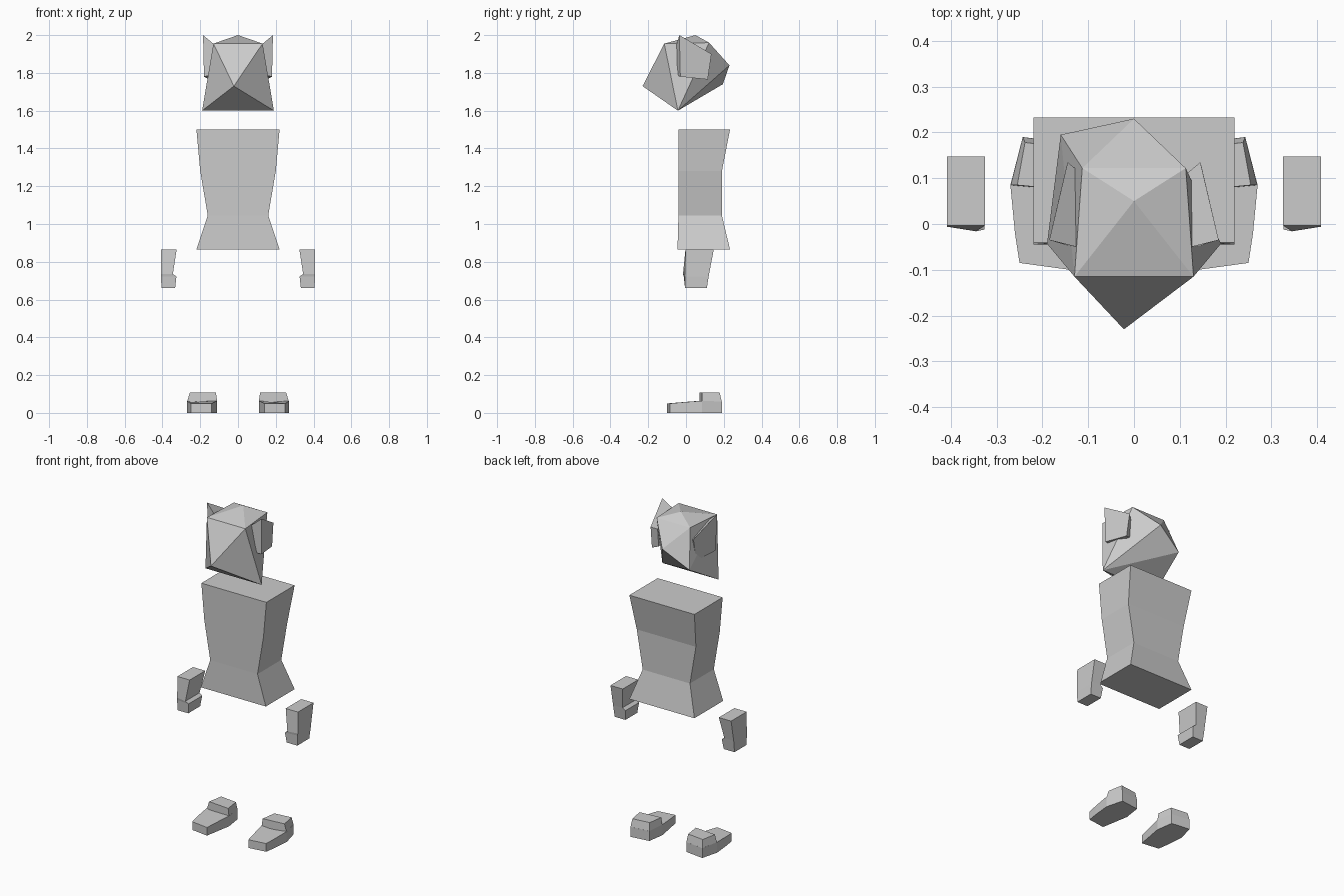
import bpy, bmesh

grey = bpy.data.materials.new("plain_grey")
grey.diffuse_color = (0.6, 0.6, 0.6, 1)


def finish(name, bm):
    bmesh.ops.recalc_face_normals(bm, faces=bm.faces)
    mesh = bpy.data.meshes.new(name)
    bm.to_mesh(mesh)
    bm.free()
    mesh.materials.append(grey)
    obj = bpy.data.objects.new(name, mesh)
    bpy.context.collection.objects.link(obj)


def loft(name, rings, side=1):
    """Skin a stack of equal-sized rings and cap both ends."""
    bm = bmesh.new()
    loops = [[bm.verts.new((x * side, y, z)) for x, y, z in r] for r in rings]
    n = len(loops[0])
    for a, b in zip(loops, loops[1:]):
        for i in range(n):
            j = (i + 1) % n
            bm.faces.new((a[i], a[j], b[j], b[i]))
    bm.faces.new(loops[0])
    bm.faces.new(loops[-1])
    finish(name, bm)


def rect(x0, x1, y0, y1, z):
    return [(x0, y0, z), (x1, y0, z), (x1, y1, z), (x0, y1, z)]


# Torso: flared at hips and shoulders
loft("torso", [rect(-w, w, f, b, z) for w, f, b, z in (
    (0.22, -0.045, 0.233, 0.865), (0.16, -0.04, 0.19, 1.045),
    (0.20, -0.04, 0.19, 1.28), (0.22, -0.04, 0.233, 1.50))])

# Head: faceted gem shape with a pointed muzzle
bm = bmesh.new()
points = [(-0.022, -0.23, 1.73), (0, 0.05, 2.0), (0, 0.23, 1.84),
          (-0.16, 0.195, 1.74)]
for s in (-1, 1):
    points += [(s * 0.13, -0.115, 1.955), (s * 0.19, -0.043, 1.6),
               (s * 0.113, 0.122, 1.96)]
for p in points:
    bm.verts.new(p)
bmesh.ops.convex_hull(bm, input=bm.verts[:])
finish("head", bm)

for side, label in ((-1, "left"), (1, "right")):
    # Ear: slanted plate with a raised outer tip
    loft(label + "_ear", [
        [(0.125, -0.05, 1.95), (0.115, 0.11, 1.885),
         (0.115, 0.10, 1.775), (0.135, -0.05, 1.79)],
        [(0.185, -0.035, 2.0), (0.145, 0.135, 1.90),
         (0.15, 0.115, 1.765), (0.18, -0.03, 1.78)]], side)

    # Hand: tapered block with a small inner thumb ledge
    loft(label + "_hand", [
        rect(0.325, 0.408, -0.003, 0.147, 0.865),
        [(0.345, -0.016, 0.735), (0.408, -0.005, 0.735),
         (0.408, 0.122, 0.735), (0.345, 0.122, 0.735)],
        [(0.326, -0.012, 0.722), (0.408, -0.006, 0.722),
         (0.408, 0.120, 0.722), (0.326, 0.120, 0.722)],
        rect(0.333, 0.405, -0.005, 0.11, 0.66)], side)

    # Foot sole: wide base with a sloping toe
    outline = [(0.14, -0.10, 0.05), (0.25, -0.085, 0.05),
               (0.26, -0.02, 0.056), (0.27, 0.085, 0.064),
               (0.243, 0.19, 0.06), (0.125, 0.175, 0.06),
               (0.11, 0.07, 0.064)]
    loft(label + "_sole", [[(x, y, 0) for x, y, z in outline], outline], side)

    # Heel block standing on the back of the sole
    loft(label + "_heel", [
        [(0.11, 0.07, 0.058), (0.27, 0.085, 0.058),
         (0.243, 0.19, 0.058), (0.125, 0.175, 0.058)],
        [(0.117, 0.072, 0.107), (0.255, 0.085, 0.107),
         (0.238, 0.178, 0.107), (0.13, 0.165, 0.107)]], side)
